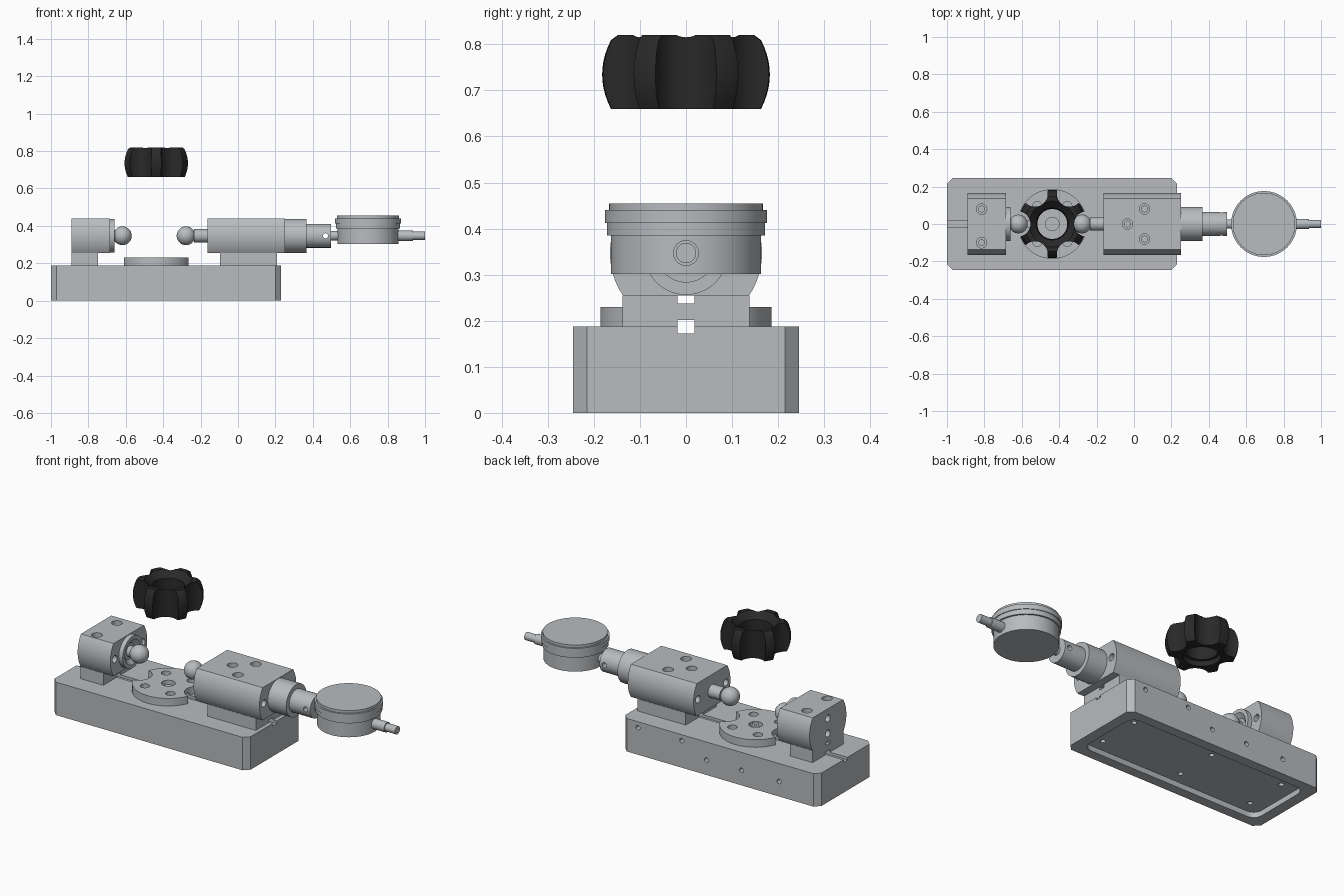
import bpy, bmesh
from math import sin, cos, pi, asin, radians
from mathutils import Vector

if "Cube" in bpy.data.objects:
    bpy.data.objects.remove(bpy.data.objects["Cube"])


def material(name, colour):
    m = bpy.data.materials.new(name)
    m.use_nodes = True
    m.diffuse_color = colour
    bsdf = m.node_tree.nodes["Principled BSDF"]
    bsdf.inputs["Base Color"].default_value = colour
    bsdf.inputs["Roughness"].default_value = 0.5
    return m


STEEL = material("brushed grey metal", (0.48, 0.50, 0.52, 1))
BLACK = material("black plastic", (0.022, 0.022, 0.022, 1))
parts = []


def make(name, bm, mat=STEEL):
    bmesh.ops.recalc_face_normals(bm, faces=bm.faces)
    mesh = bpy.data.meshes.new(name)
    bm.to_mesh(mesh)
    bm.free()
    mesh.materials.append(mat)
    ob = bpy.data.objects.new(name, mesh)
    bpy.context.collection.objects.link(ob)
    parts.append(ob)
    return ob


def block(name, lo, hi, bevel=0, segments=1):
    """Box between two corners, with optional bevel on its upright edges."""
    bm = bmesh.new()
    bmesh.ops.create_cube(bm, size=1)
    for v in bm.verts:
        v.co = [lo[i] + (v.co[i] + 0.5) * (hi[i] - lo[i]) for i in range(3)]
    if bevel:
        edges = [e for e in bm.edges
                 if abs(e.verts[0].co.z - e.verts[1].co.z) > 0.01]
        bmesh.ops.bevel(bm, geom=edges, offset=bevel, segments=segments,
                        profile=0.5, affect="EDGES")
    return make(name, bm)


def lathe(name, profile, centre, axis="z", closed=False, steps=64, mat=STEEL):
    """Revolve (radius, distance along axis) pairs around an axis."""
    bm = bmesh.new()
    rings = []
    for r, t in profile:
        ring = []
        for k in range(1 if r == 0 else steps):
            a, b = r * cos(2 * pi * k / steps), r * sin(2 * pi * k / steps)
            p = {"x": (t, a, b), "y": (a, t, b), "z": (a, b, t)}[axis]
            ring.append(bm.verts.new(Vector(p) + Vector(centre)))
        rings.append(ring)
    pairs = list(zip(rings, rings[1:]))
    if closed:
        pairs.append((rings[-1], rings[0]))
    for p, q in pairs:
        for k in range(steps):
            n = (k + 1) % steps
            loop = [p[k % len(p)], p[n % len(p)], q[n % len(q)], q[k % len(q)]]
            bm.faces.new(list(dict.fromkeys(loop)))
    return make(name, bm, mat)


def rod(name, r, start, end, centre, axis="z", steps=48):
    return lathe(name, [(0, start), (r, start), (r, end), (0, end)],
                 centre, axis, steps=steps)


def hole(r, start, end, centre, axis="z", steps=24):
    return rod("cutter", r, start, end, centre, axis, steps)


def cut(ob, cutters):
    for c in cutters:
        m = ob.modifiers.new("cut", "BOOLEAN")
        m.operation, m.solver, m.object = "DIFFERENCE", "EXACT", c
    bpy.context.view_layer.update()
    graph = bpy.context.evaluated_depsgraph_get()
    mesh = bpy.data.meshes.new_from_object(ob.evaluated_get(graph))
    ob.modifiers.clear()
    ob.data = mesh
    for c in cutters:
        parts.remove(c)
        bpy.data.objects.remove(c)


def groove(z0, z1):
    return block("cutter", (-1.1, -0.018, z0), (1.1, 0.018, z1))


MID = 0.347      # height of the measuring axis
DECK = 0.187     # top of the base
FOOT = 0.255     # underside of the holder bodies
TOP = 0.44       # top of the holder bodies

# Base with key groove, underside pocket and screw holes
base = block("base", (-1, -0.245, 0), (0.23, 0.245, DECK), 0.03)
cutters = [groove(0.172, 0.3),
           block("cutter", (-0.94, -0.19, -0.1), (0.17, 0.19, 0.03), 0.05, 6)]
for x, z in ((0.13, 0.153), (-0.145, 0.153), (-0.3, 0.085),
             (-0.52, 0.085), (-0.755, 0.085)):
    cutters.append(hole(0.013, 0.2, 0.3, (x, 0, z), "y"))
for x in (0.1, -0.4, -0.85):
    for y in (-0.12, 0.12):
        cutters.append(hole(0.013, 0, 0.08, (x, y, 0)))
cut(base, cutters)

# Round locating plate with bites at both ends
KX = -0.437
plate = rod("locating_plate", 0.186, DECK, 0.23, (KX, 0, 0), steps=96)
cutters = [groove(0.1, 0.202), hole(0.036, 0.205, 0.3, (KX, 0, 0))]
for s in (-1, 1):
    cutters.append(hole(0.07, 0.1, 0.3, (KX + s * 0.186, 0, 0), steps=40))
    for t in (-1, 1):
        cutters.append(hole(0.025, 0.195, 0.3, (KX + s * 0.08, t * 0.095, 0)))
cut(plate, cutters)


# Holder bodies: a cylinder flattened above and below, on a grooved foot
def holder(name, x0, x1, foot0, foot1, top_holes, end_holes):
    R = 0.165
    low, high = asin((FOOT - MID) / R), asin((TOP - MID) / R)
    arc = [low + (high - low) * k / 16 for k in range(17)]
    outline = [(R * cos(a), R * sin(a)) for a in arc]
    outline += [(-y, z) for y, z in reversed(outline)]
    bm = bmesh.new()
    face = bm.faces.new([bm.verts.new((x0, y, MID + z)) for y, z in outline])
    out = bmesh.ops.extrude_face_region(bm, geom=[face])["geom"]
    bmesh.ops.translate(bm, vec=(x1 - x0, 0, 0), verts=[
        v for v in out if isinstance(v, bmesh.types.BMVert)])
    if face.is_valid and len(bm.faces) == len(outline) + 1:
        bm.faces.new([v for v in face.verts])
    body = make(name + "_body", bm)
    holes = []
    for x, y in top_holes:
        holes += [hole(0.028, TOP - 0.04, TOP + 0.1, (x, y, 0)),
                  hole(0.016, TOP - 0.09, TOP - 0.03, (x, y, 0))]
    for x, y, z in end_holes:
        holes.append(hole(0.02, x - 0.05, x + 0.05, (0, y, z), "x"))
    cut(body, holes)
    foot = block(name + "_foot", (foot0, -0.138, DECK), (foot1, 0.138, FOOT))
    cut(foot, [groove(0.1, 0.202), groove(0.237, 0.3)])


holder("fixed_holder", -0.89, -0.685, -0.89, -0.748,
       [(-0.815, 0.08), (-0.815, -0.1)],
       [(-0.89, 0, 0.385), (-0.89, 0, 0.3),
        (-0.685, 0.125, MID), (-0.685, -0.125, MID)])
holder("gauge_holder", -0.163, 0.25, -0.095, 0.208,
       [(0.056, 0.08), (0.056, -0.08), (-0.035, 0)],
       [(x, y, MID) for x in (-0.163, 0.25) for y in (-0.125, 0.125)])

# Measuring balls, their stems and the dished collar
AXIS = (0, 0, MID)
lathe("fixed_collar", [(0, -0.69), (0.09, -0.69), (0.09, -0.66), (0.07, -0.66),
                       (0.045, -0.68), (0, -0.68)], AXIS, "x")
rod("fixed_stem", 0.03, -0.685, -0.62, AXIS, "x")
rod("moving_stem", 0.036, -0.235, -0.16, AXIS, "x")
rod("moving_neck", 0.025, -0.28, -0.235, AXIS, "x")
for name, x in (("fixed_ball", -0.618), ("moving_ball", -0.278)):
    ball = [(0.05 * sin(pi * k / 24), x - 0.05 * cos(pi * k / 24))
            for k in range(1, 24)]
    lathe(name, [(0, x - 0.05)] + ball + [(0, x + 0.05)], AXIS, "x", steps=48)

# Gauge sleeve and clamp tube
rod("gauge_sleeve", 0.091, 0.25, 0.366, AXIS, "x")
tube = rod("clamp_tube", 0.064, 0.366, 0.497, AXIS, "x")
cut(tube, [hole(0.014, -0.1, 0.1, (0.468, 0, MID), "y")])
rod("gauge_stem", 0.025, 0.497, 0.56, AXIS, "x")

# Dial gauge and its end plunger
lathe("dial_gauge", [(0, 0.302), (0.163, 0.302), (0.163, 0.385), (0.172, 0.385),
                     (0.172, 0.412), (0.176, 0.412), (0.176, 0.44),
                     (0.167, 0.44), (0.167, 0.455), (0, 0.455)],
      (0.695, 0, 0), steps=96)
lathe("plunger", [(0, 0.83), (0.028, 0.83), (0.028, 0.935), (0.022, 0.935),
                  (0.022, 1), (0, 1)], AXIS, "x", steps=32)

# Six-lobed hand knob: a dished barrel ring with scallops cut from its side
barrel = [(0.182 - 0.019 * ((k - 5) / 5) ** 2, 0.66 + 0.0149 * k)
          for k in range(11)]
knob = lathe("hand_knob", barrel + [(0.148, 0.82), (0.122, 0.82), (0.085, 0.785),
                                    (0.08, 0.69), (0.095, 0.69), (0.095, 0.66)],
             (KX, 0, 0), closed=True, steps=96, mat=BLACK)
cutters = []
for k in range(6):
    a = radians(60 * k)
    cutters.append(hole(0.068, 0.6, 0.9,
                        (KX + 0.185 * cos(a), 0.185 * sin(a), 0), steps=48))
cut(knob, cutters)
knob.data.materials.clear()
knob.data.materials.append(BLACK)
knob.data.polygons.foreach_set("material_index", [0] * len(knob.data.polygons))

# Every cut part keeps a single material slot; smooth the round surfaces
bpy.ops.object.select_all(action="DESELECT")
for ob in parts:
    if ob is not knob:
        ob.data.materials.clear()
        ob.data.materials.append(STEEL)
        ob.data.polygons.foreach_set("material_index",
                                     [0] * len(ob.data.polygons))
    ob.select_set(True)
bpy.context.view_layer.objects.active = base
bpy.ops.object.shade_smooth_by_angle(angle=radians(30))
